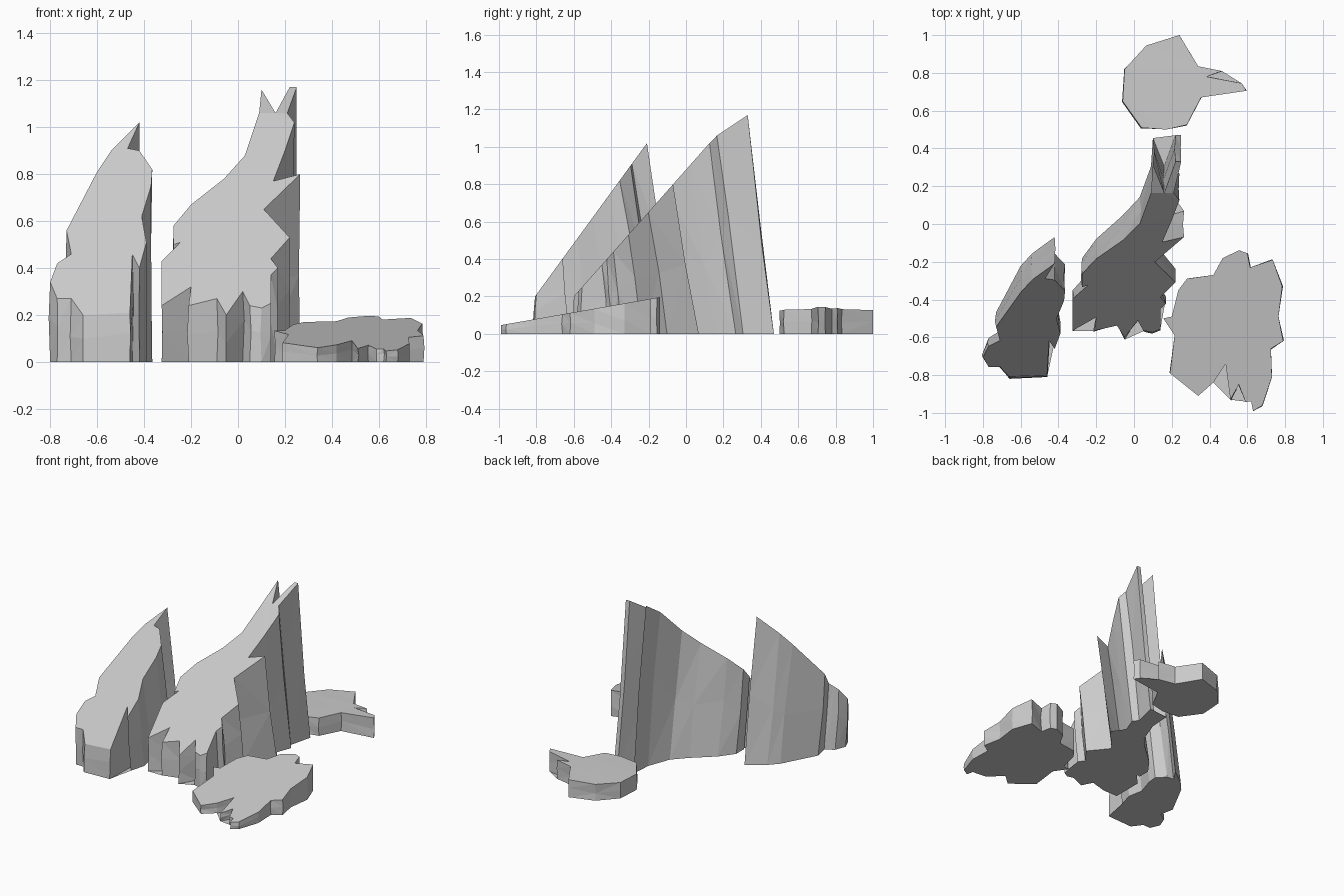
import bpy
import bmesh
import random

random.seed(4)

default_cube = bpy.data.objects.get("Cube")
if default_cube:
    bpy.data.objects.remove(default_cube, do_unlink=True)

# One stone grey for every rock
stone = bpy.data.materials.new("stone_grey")
stone.use_nodes = True
grey = (0.6, 0.6, 0.6, 1)
stone.diffuse_color = grey
stone.node_tree.nodes["Principled BSDF"].inputs["Base Color"].default_value = grey


def build_rock(name, top, base, jitter):
    """Join a top outline to a base outline through a roughened middle ring."""
    bm = bmesh.new()
    middle = []
    for (tx, ty, tz), (bx, by) in zip(top, base):
        t = random.uniform(0.4, 0.6)
        middle.append((tx + (bx - tx) * t + random.uniform(-jitter, jitter),
                       ty + (by - ty) * t + random.uniform(-jitter, jitter),
                       tz * (1 - t)))
    floor = [(x, y, 0) for x, y in base]
    rings = [[bm.verts.new(p) for p in ring] for ring in (top, middle, floor)]
    bm.faces.new(rings[0])
    bm.faces.new(list(reversed(rings[-1])))
    for upper, lower in zip(rings, rings[1:]):
        for i in range(len(upper)):
            j = (i + 1) % len(upper)
            bm.faces.new((upper[i], lower[i], lower[j], upper[j]))
    bmesh.ops.triangulate(bm, faces=bm.faces[:])
    bmesh.ops.recalc_face_normals(bm, faces=bm.faces[:])
    mesh = bpy.data.meshes.new(name)
    bm.to_mesh(mesh)
    bm.free()
    mesh.materials.append(stone)
    rock = bpy.data.objects.new(name, mesh)
    bpy.context.collection.objects.link(rock)
    return rock


def leaning_rock(name, outline, depth):
    """Tall slab: the outline is its sloped face seen from the front, in hundredths."""
    top, base = [], []
    for px, pz in outline:
        x, z = px / 100, pz / 100
        y = depth(z)
        top.append((x, y, z))
        base.append((x, y + min(0.14, 0.25 * (z - 0.25))))
    build_rock(name, top, base, 0.008)


def flat_rock(name, outline, height):
    """Low slab: the outline is its plan, in hundredths."""
    base = [(px / 100, py / 100) for px, py in outline]
    top = [(x, y, height(x, y)) for x, y in base]
    build_rock(name, top, base, 0.005)


# Left leaning rock
def left_depth(z):
    return -0.8 + (z - 0.21) / 1.37


leaning_rock("left_leaning_rock", [
    (-80, 34), (-77, 42), (-74, 44), (-71, 46), (-73, 56), (-60, 81),
    (-54, 90), (-42, 102), (-47, 91), (-42, 90), (-36.5, 82), (-37, 75),
    (-41, 62), (-39, 51), (-42, 40), (-45, 46), (-46, 21), (-66, 20),
    (-71, 27), (-77, 27)], left_depth)


# Tall middle rock, easing to a gentler slope near its peaks
def middle_depth(z):
    if z > 1.05:
        return 0.15 + (z - 1.05) * 1.5
    return -0.6 + (z - 0.2) / 1.13


leaning_rock("middle_leaning_rock", [
    (-32.5, 43), (-24.5, 51), (-27.5, 50), (-27.5, 58), (-20, 67), (-6, 78),
    (3, 88), (9, 106), (10, 116), (16, 106), (22, 117), (25, 117),
    (21, 106), (24, 102), (20, 90), (15, 77), (26.5, 80), (11, 65),
    (22, 53), (14, 44), (17, 40), (14, 37), (14, 25), (10, 23), (5, 24),
    (2, 30), (-5, 20), (-9, 27), (-21, 24), (-20, 32), (-32.5, 24)],
    middle_depth)


# Flat rock at the front, rising gently towards the back
def front_height(x, y):
    return 0.045 + 0.176 * (y + 1)


flat_rock("front_flat_rock", [
    (15.5, -50), (20, -49), (23.5, -35), (28, -29), (42, -27), (47, -18),
    (55.5, -14), (60, -15.5), (61.5, -23), (73.5, -19), (78.5, -33),
    (76.5, -49), (79, -62), (72.5, -66), (73, -81), (68, -96), (63, -99),
    (62, -94), (59, -94), (55.5, -85), (51, -93), (48.5, -74), (42, -84),
    (34, -91), (19, -79), (21.5, -59)], front_height)


# Small flat rock at the back with a pointed tail
def back_height(x, y):
    return 0.115 + 0.05 * max(0, x)


flat_rock("back_flat_rock", [
    (-6, 65), (-5, 82), (6.5, 94.5), (24, 100), (34, 83.5), (46.5, 81),
    (38.5, 78), (57, 74.5), (59.5, 70.5), (35.5, 67), (28, 52.5),
    (17, 50), (4, 51)], back_height)
